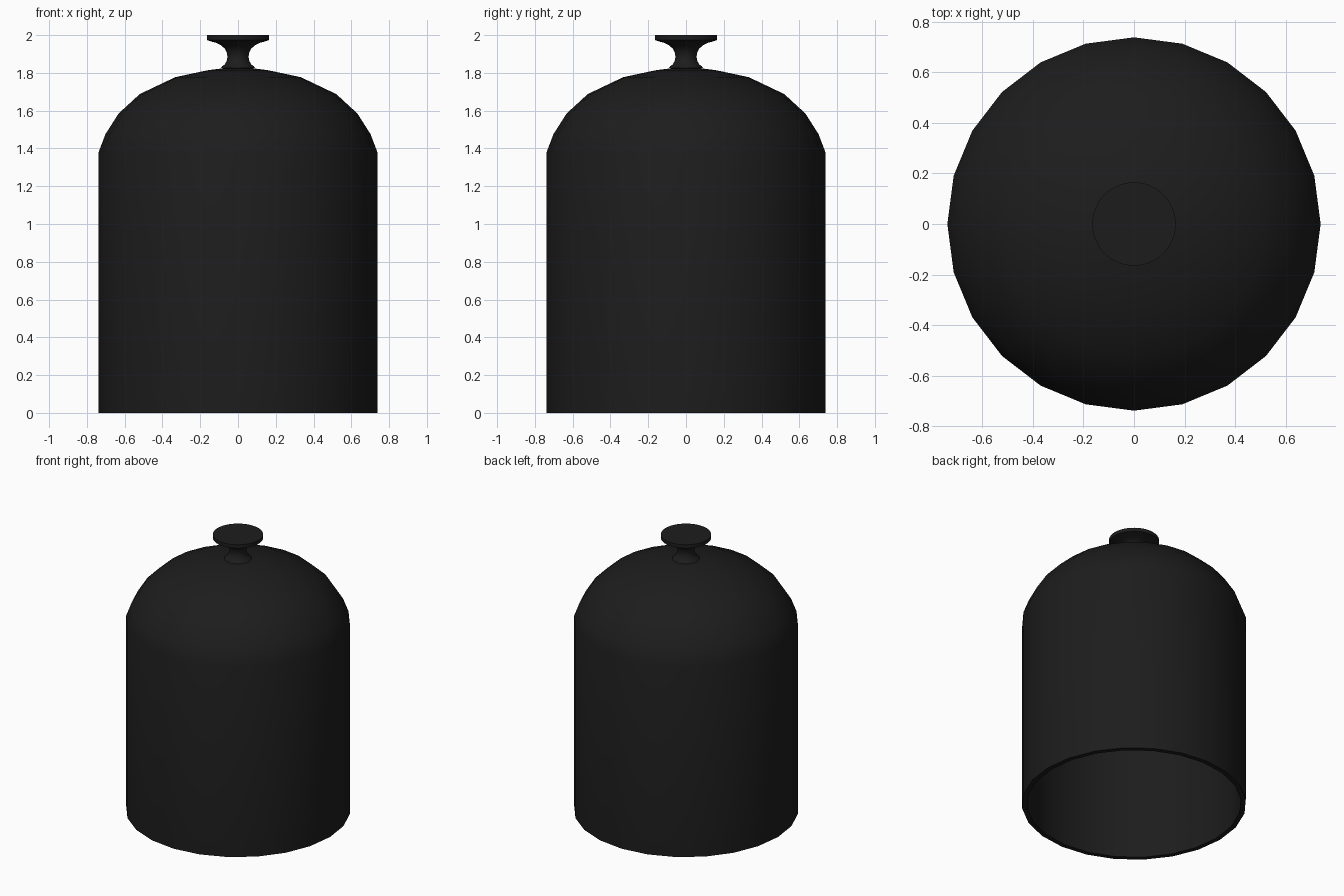
import bpy, math

if "Cube" in bpy.data.objects:
    bpy.data.objects.remove(bpy.data.objects["Cube"])

glass = bpy.data.materials.new("dark_glass")
glass.diffuse_color = (0.012, 0.012, 0.012, 1)
glass.use_nodes = True
glass.node_tree.nodes["Principled BSDF"].inputs["Base Color"].default_value = glass.diffuse_color


def lathe(name, profile, sides):
    """Revolve (radius, z) points around z; radius 0 makes a pole."""
    verts, rings, faces = [], [], []
    for r, z in profile:
        n = 1 if r == 0 else sides
        start = len(verts)
        rings.append([start + i % n for i in range(sides)])
        for i in range(n):
            a = 2 * math.pi * i / sides
            verts.append((r * math.cos(a), r * math.sin(a), z))
    for lo, hi in zip(rings, rings[1:]):
        for i in range(sides):
            j = (i + 1) % sides
            faces.append(list(dict.fromkeys((lo[i], lo[j], hi[j], hi[i]))))
    mesh = bpy.data.meshes.new(name)
    mesh.from_pydata(verts, [], faces)
    mesh.materials.append(glass)
    ob = bpy.data.objects.new(name, mesh)
    bpy.context.collection.objects.link(ob)
    bpy.ops.object.select_all(action='DESELECT')
    ob.select_set(True)
    bpy.context.view_layer.objects.active = ob
    bpy.ops.object.shade_smooth_by_angle(angle=math.radians(35))
    return ob


# Hollow bell: inner wall down from the crown, round the rim, outer wall up
inner = [(0, 1.80), (0.155, 1.78), (0.325, 1.743), (0.50, 1.657),
         (0.605, 1.56), (0.67, 1.46), (0.705, 1.37), (0.705, 0)]
outer = [(0.738, 0), (0.738, 1.38), (0.702, 1.475), (0.632, 1.585),
         (0.52, 1.688), (0.333, 1.777), (0.16, 1.814), (0, 1.834)]
lathe("bell_cover", inner + outer, 24)

# Knob: flared foot, waisted neck and flat disc top
knob = [(0, 1.81), (0.09, 1.826), (0.085, 1.834), (0.07, 1.845), (0.06, 1.862),
        (0.056, 1.885), (0.059, 1.907), (0.07, 1.928), (0.088, 1.945),
        (0.115, 1.959), (0.145, 1.967), (0.165, 1.974), (0.165, 2.0), (0, 2.0)]
lathe("knob", knob, 64)
